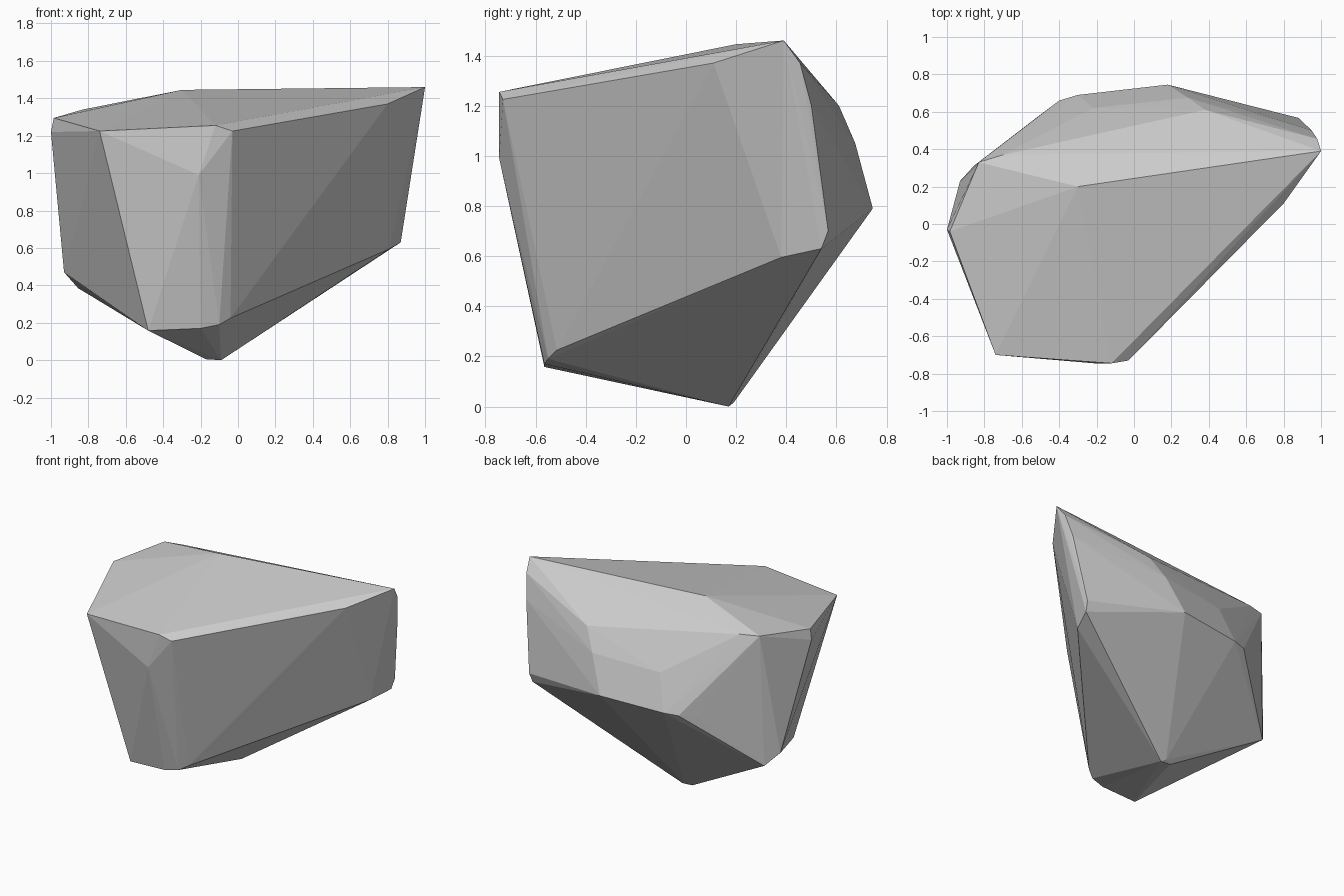
import bpy, bmesh

# A faceted boulder: the convex hull of its chipped corners
top_face = [
    (-0.74, -0.70, 1.225), (-0.985, -0.04, 1.295), (-1.0, -0.03, 1.22),
    (-0.83, 0.33, 1.34), (-0.30, 0.20, 1.445), (1.0, 0.39, 1.46),
    (0.80, 0.11, 1.37), (-0.03, -0.73, 1.225), (-0.12, -0.745, 1.255),
]
front_edge = [
    (-0.21, -0.745, 0.99), (-0.48, -0.565, 0.158), (-0.20, -0.565, 0.17),
    (-0.10, -0.55, 0.19), (-0.04, -0.515, 0.225),
]
right_edge = [
    (0.98, 0.455, 1.37), (0.95, 0.50, 1.20), (0.88, 0.567, 0.70),
    (0.87, 0.54, 0.63), (0.81, 0.38, 0.595),
]
base = [
    (-0.17, 0.17, 0.005), (-0.09, 0.17, 0.0), (-0.12, 0.19, 0.015),
    (-0.93, 0.23, 0.47), (-0.855, 0.312, 0.385),
]
back_bulge = [
    (0.18, 0.745, 0.79), (0.29, 0.675, 1.05), (0.38, 0.61, 1.20),
    (-0.30, 0.69, 0.77), (-0.40, 0.66, 0.765), (-0.50, 0.585, 0.76),
    (-0.20, 0.47, 1.22), (-0.70, 0.37, 1.335), (-0.22, 0.62, 1.02),
]

bm = bmesh.new()
for p in top_face + front_edge + right_edge + base + back_bulge:
    bm.verts.new(p)
hull = bmesh.ops.convex_hull(bm, input=bm.verts[:])
loose = [v for v in bm.verts if not v.link_faces]
bmesh.ops.delete(bm, geom=loose, context='VERTS')
bmesh.ops.recalc_face_normals(bm, faces=bm.faces[:])

mesh = bpy.data.meshes.new("boulder")
bm.to_mesh(mesh)
bm.free()
boulder = bpy.data.objects.new("boulder", mesh)
bpy.context.collection.objects.link(boulder)
